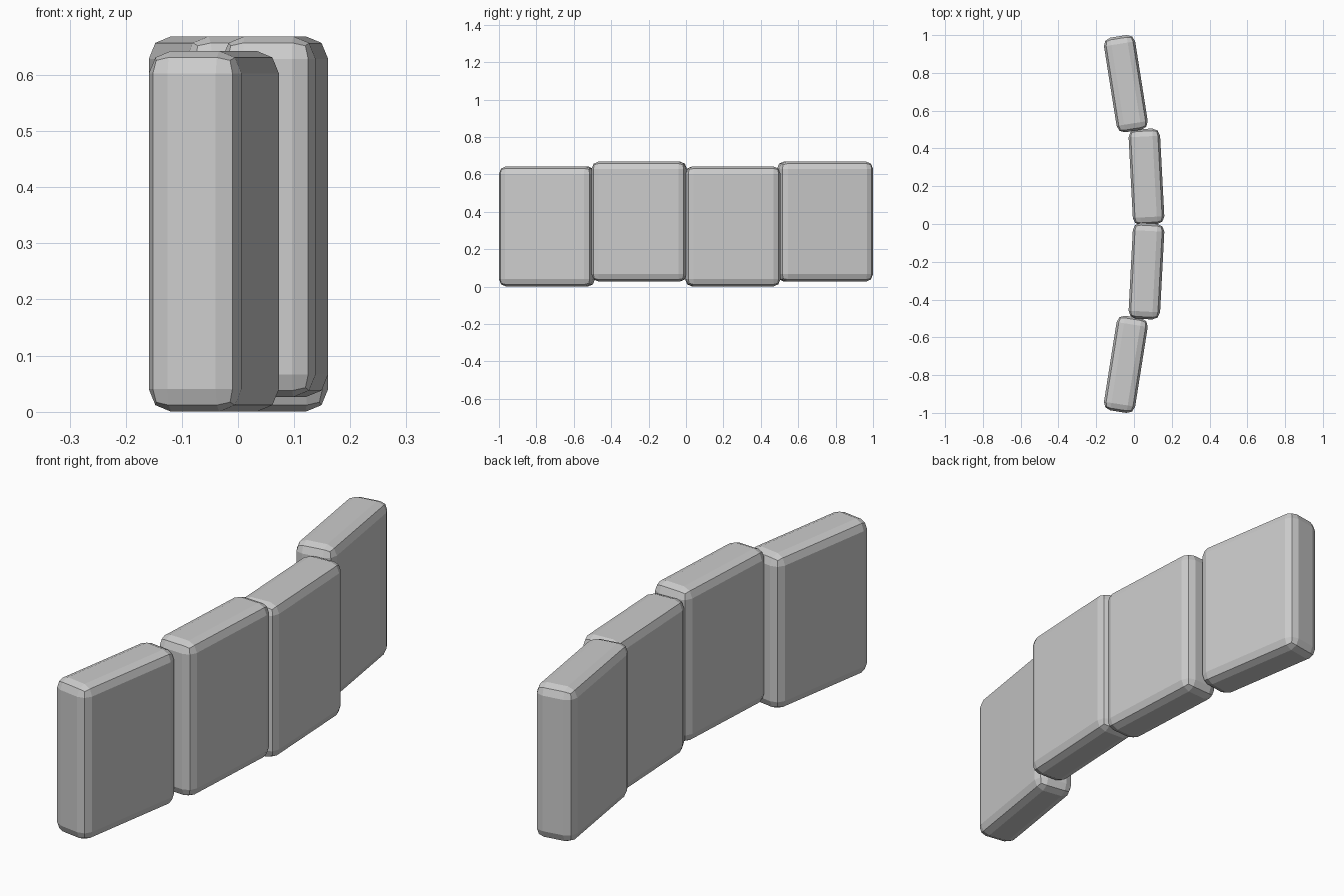
import bpy
import bmesh
from math import radians
from mathutils import Matrix

cube = bpy.data.objects.get("Cube")
if cube:
    bpy.data.objects.remove(cube, do_unlink=True)

# One plain grey for every slab
grey = bpy.data.materials.new("stone_grey")
grey.use_nodes = True
colour = (0.6, 0.6, 0.6, 1.0)
grey.diffuse_color = colour
grey.node_tree.nodes["Principled BSDF"].inputs["Base Color"].default_value = colour

THICK, LENGTH, HEIGHT = 0.167, 0.507, 0.643
ROUNDING = 0.04


def slab(name, x, y, base, turn):
    """Upright block with two-step rounded edges, turned about its height."""
    bm = bmesh.new()
    bmesh.ops.create_cube(bm, size=1, matrix=Matrix.Diagonal((THICK, LENGTH, HEIGHT, 1)))
    mesh = bpy.data.meshes.new(name)
    bm.to_mesh(mesh)
    bm.free()
    mesh.materials.append(grey)
    obj = bpy.data.objects.new(name, mesh)
    obj.location = (x, y, base + HEIGHT / 2)
    obj.rotation_euler.z = radians(turn)
    bpy.context.collection.objects.link(obj)
    bevel = obj.modifiers.new("rounded_edges", "BEVEL")
    bevel.width = ROUNDING
    bevel.segments = 2
    bevel.limit_method = 'NONE'


# Shallow arc of four slabs, every second one raised a little
RAISED = 0.026
slab("front_end_slab", -0.043, -0.743, 0, -9)
slab("front_middle_slab", 0.066, -0.25, RAISED, -3)
slab("back_middle_slab", 0.066, 0.25, 0, 3)
slab("back_end_slab", -0.043, 0.743, RAISED, 9)
